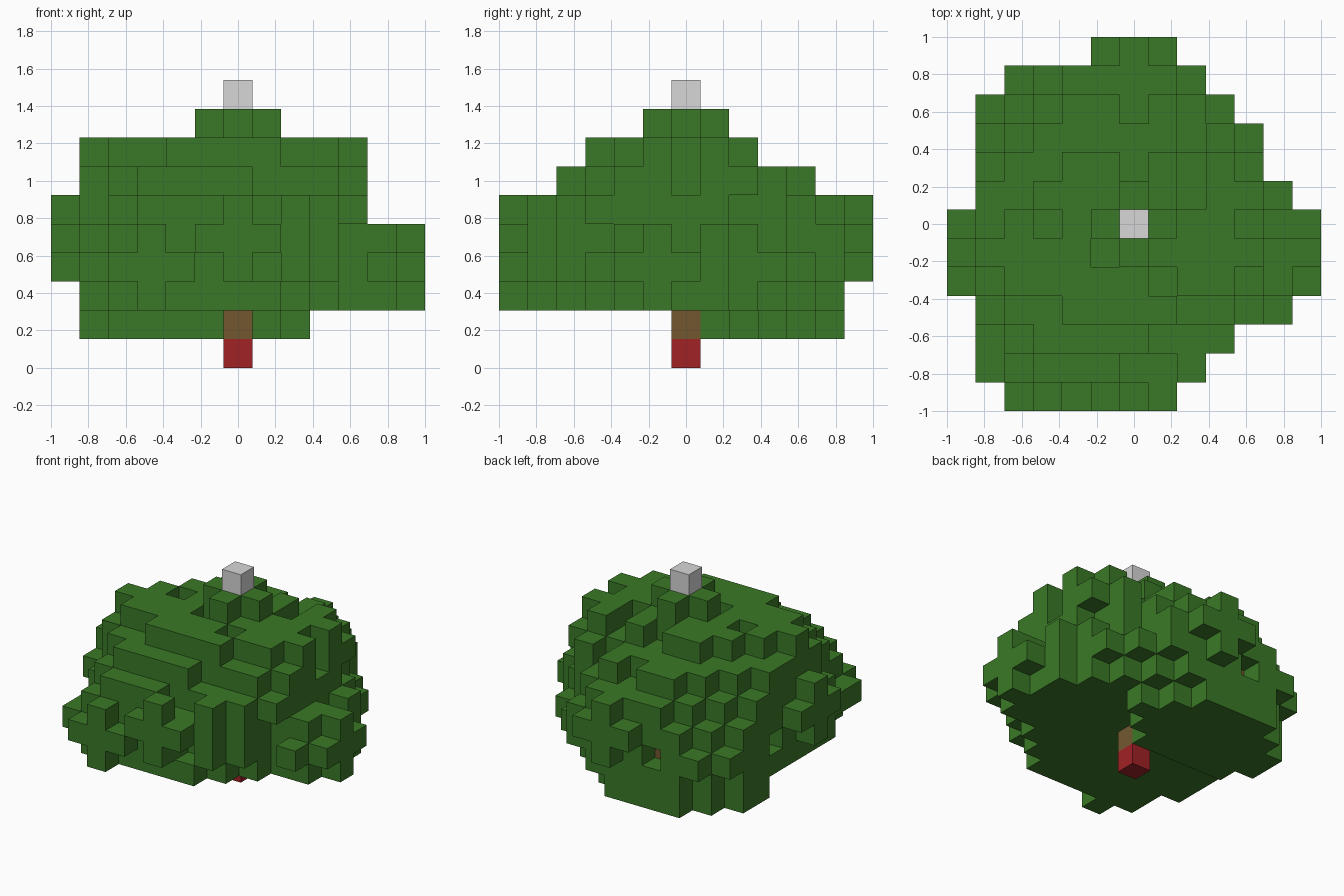
import bpy
import bmesh
from mathutils import Vector

CELL = 2 / 13

default_cube = bpy.data.objects.get("Cube")
if default_cube:
    bpy.data.objects.remove(default_cube, do_unlink=True)


def make_material(name, color):
    mat = bpy.data.materials.new(name)
    mat.use_nodes = True
    mat.diffuse_color = (*color, 1)
    mat.node_tree.nodes["Principled BSDF"].inputs["Base Color"].default_value = (*color, 1)
    return mat


LEAF = make_material("leaf green", (0.042, 0.19, 0.02))
BARK = make_material("bark brown", (0.17, 0.097, 0.03))
POT = make_material("base red", (0.35, 0.016, 0.019))
SILVER = make_material("topper grey", (0.67, 0.68, 0.67))

AXES = [Vector(v) for v in ((1, 0, 0), (-1, 0, 0), (0, 1, 0), (0, -1, 0), (0, 0, 1), (0, 0, -1))]


def build_blocks(name, cells, mat):
    """Turn a set of grid cells into one mesh made of the outer block faces."""
    bm = bmesh.new()
    corners = {}

    def corner(p):
        key = tuple(round(c * 2) for c in p)
        if key not in corners:
            corners[key] = bm.verts.new(p * CELL)
        return corners[key]

    for cell in sorted(cells):
        middle = Vector(cell) + Vector((0, 0, 0.5))
        for n in AXES:
            if tuple(int(c) for c in Vector(cell) + n) in cells:
                continue
            u = Vector((n.y, n.z, n.x))
            v = n.cross(u)
            quad = [middle + (n + u * a + v * b) / 2
                    for a, b in ((-1, -1), (1, -1), (1, 1), (-1, 1))]
            bm.faces.new([corner(p) for p in quad])
    mesh = bpy.data.meshes.new(name)
    bm.to_mesh(mesh)
    bm.free()
    mesh.materials.append(mat)
    obj = bpy.data.objects.new(name, mesh)
    bpy.context.collection.objects.link(obj)
    return obj


def cross(c):
    return [tuple(c)] + [tuple(int(a) for a in Vector(c) + n) for n in AXES]


# Foliage layers: x range, y range, x+y range, x-y range, in cells
LAYERS = {
    1: (-5, 2, 1, 5, -3, 5, -8, -1),
    2: (-5, 5, -5, 5, -8, 6, -8, 6),
    3: (-5, 5, -5, 5, -9, 7, -9, 7),
    4: (-5, 5, -5, 5, -9, 6, -8, 7),
    5: (-5, 4, -5, 5, -8, 6, -7, 7),
    6: (-5, 4, -4, 4, -7, 6, -6, 6),
    7: (-5, 4, -3, 2, -5, 5, -4, 5),
}


def in_crown(c):
    x, y, z = c
    if z not in LAYERS:
        return False
    x0, x1, y0, y1, s0, s1, d0, d1 = LAYERS[z]
    return x0 <= x <= x1 and y0 <= y <= y1 and s0 <= x + y <= s1 and d0 <= x - y <= d1


# Foliage: solid underside, then interlocking block crosses that fill the crown
leaves = set()
span = range(-6, 7)
for x in span:
    for y in span:
        for z in range(0, 9):
            tile = cross((x, y, z))
            if z < 3 and in_crown((x, y, z)):
                leaves.add((x, y, z))
            if (x + 2 * y - 3 * z) % 7 == 1 and sum(map(in_crown, tile)) >= 3:
                leaves.update(filter(in_crown, tile))

# Crosses at the outermost tips, cut flat at the crown's limits
TIPS = ((6, -1, 3), (0, 6, 4), (0, -6, 4), (-3, -6, 3), (-6, -1, 4), (-4, -1, 7),
        (-4, -5, 3), (5, -2, 3), (3, 3, 3), (-4, 4, 3), (2, -4, 3), (1, 5, 4))
for tip in TIPS:
    leaves.update(c for c in cross(tip) if max(map(abs, c[:2])) < 7 and c[2] < 8)

# Top tuft below the topper
leaves.update(c for c in cross((0, 0, 8)) if c[2] < 9)

# Bare branch end showing through a gap at the back, and one notched corner
branch = (-2, 4, 3)
leaves -= {branch, (-2, 5, 3), (5, 2, 3)}

build_blocks("foliage", leaves, LEAF)
build_blocks("branch_end", {branch}, BARK)
build_blocks("trunk", {(0, 0, 1)}, BARK)
build_blocks("base", {(0, 0, 0)}, POT)
build_blocks("topper", {(0, 0, 9)}, SILVER)
